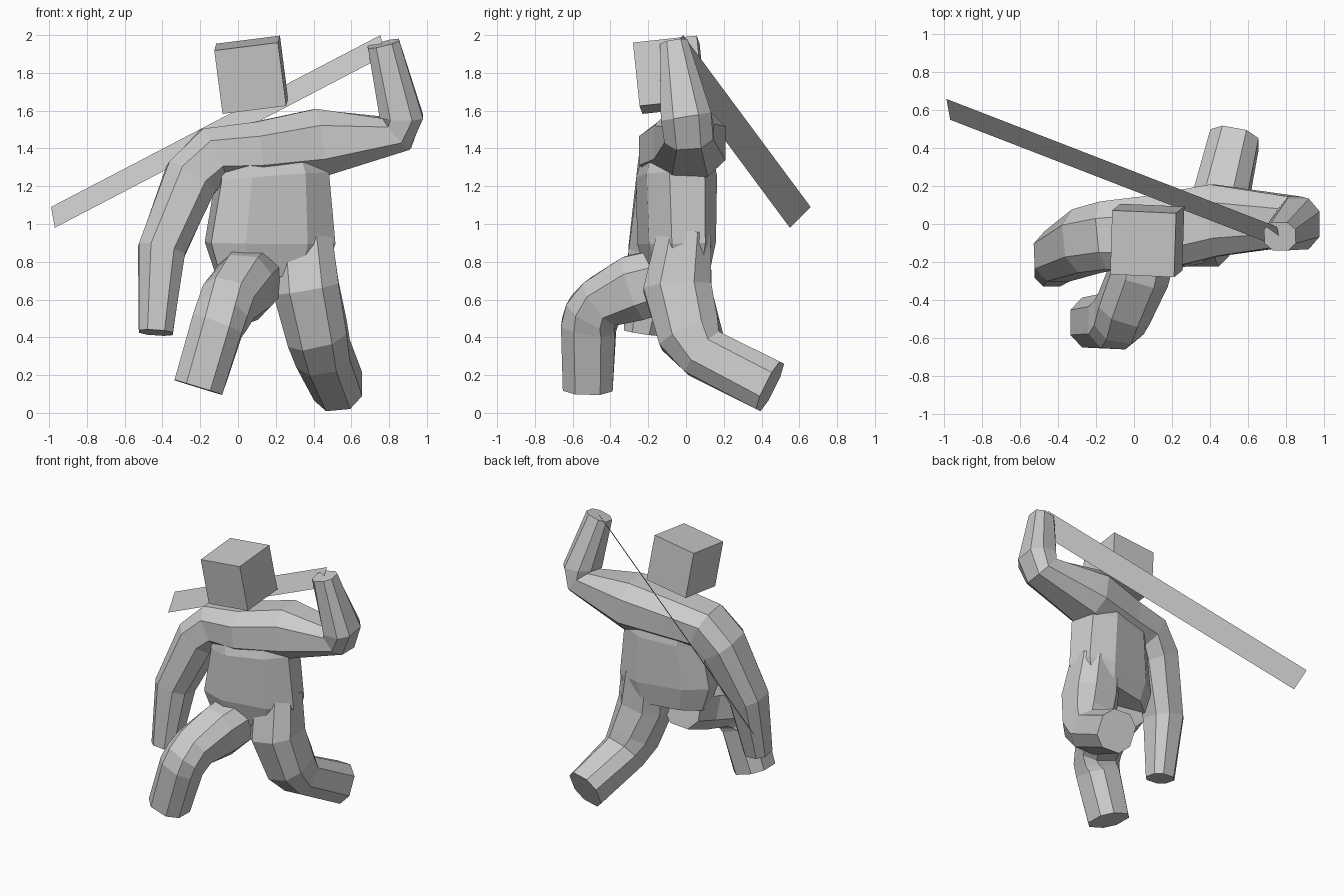
import bpy
from mathutils import Vector

if "Cube" in bpy.data.objects:
    bpy.data.objects.remove(bpy.data.objects["Cube"])

C = 0.5  # corner chamfer of the eight-sided sections
SECTION = [(1, -C), (1, C), (C, 1), (-C, 1), (-1, C), (-1, -C), (-C, -1), (C, -1)]


def make(name, verts, faces):
    mesh = bpy.data.meshes.new(name)
    mesh.from_pydata(verts, [], faces)
    mesh.update()
    ob = bpy.data.objects.new(name, mesh)
    bpy.context.collection.objects.link(ob)
    return ob


def limb(name, rings, ref):
    """Closed tube; each ring is (x, y, z, half size along ref, other half size)."""
    pts = [Vector(r[:3]) for r in rings]
    dirs = [(b - a).normalized() for a, b in zip(pts, pts[1:])]
    verts, faces, n, m = [], [], len(SECTION), len(rings)
    for i, r in enumerate(rings):
        t = (dirs[max(i - 1, 0)] + dirs[min(i, m - 2)]).normalized()
        u = Vector(ref)
        u = (u - t * u.dot(t)).normalized()
        v = t.cross(u)
        verts += [pts[i] + u * a * r[3] + v * b * r[4] for a, b in SECTION]
    for i in range(m - 1):
        for j in range(n):
            k = (j + 1) % n
            faces.append((i*n + j, i*n + k, i*n + n + k, i*n + n + j))
    faces += [tuple(reversed(range(n))), tuple(range((m - 1)*n, m*n))]
    return make(name, verts, faces)


# Torso, turned slightly about the vertical
body = limb("body", [
    (0.17, -0.04, 0.73, 0.28, 0.14),
    (0.17, -0.05, 0.90, 0.335, 0.18),
    (0.18, -0.05, 1.25, 0.29, 0.19),
    (0.14, -0.04, 1.46, 0.27, 0.14)], (0.98, 0.19, 0))

# Both arms as one sweep running through the shoulders
arms = limb("arms", [
    (-0.435, -0.24, 0.425, 0.09, 0.09),
    (-0.405, -0.17, 0.86, 0.135, 0.125),
    (-0.25, -0.09, 1.24, 0.17, 0.145),
    (-0.13, -0.06, 1.365, 0.18, 0.15),
    (0.10, -0.05, 1.385, 0.20, 0.155),
    (0.43, 0.02, 1.43, 0.19, 0.18),
    (0.84, 0.015, 1.48, 0.13, 0.11),
    (0.865, 0.00, 1.57, 0.135, 0.115),
    (0.77, -0.065, 1.955, 0.075, 0.085)], (0, 1, 0))

# Bent front leg
front_leg = limb("front_leg", [
    (0.07, -0.06, 0.72, 0.17, 0.16),
    (0.03, -0.26, 0.665, 0.155, 0.175),
    (-0.05, -0.44, 0.59, 0.145, 0.14),
    (-0.08, -0.495, 0.525, 0.14, 0.145),
    (-0.11, -0.515, 0.46, 0.138, 0.145),
    (-0.21, -0.52, 0.135, 0.132, 0.132)], (1, 0, 0))

# Trailing back leg
back_leg = limb("back_leg", [
    (0.33, -0.01, 0.95, 0.165, 0.14),
    (0.36, -0.045, 0.66, 0.175, 0.18),
    (0.42, 0.02, 0.42, 0.16, 0.17),
    (0.45, 0.095, 0.315, 0.145, 0.14),
    (0.53, 0.445, 0.14, 0.13, 0.14)], (1, 0, 0))

# Merge limbs into one skin
bpy.context.view_layer.objects.active = body
for part in (arms, front_leg, back_leg):
    mod = body.modifiers.new("merge", 'BOOLEAN')
    mod.operation, mod.solver, mod.object = 'UNION', 'EXACT', part
    bpy.ops.object.modifier_apply(modifier=mod.name)
    bpy.data.objects.remove(part)

# Tilted cube head, floating above the shoulders
centre = Vector((0.07, -0.087, 1.79))
ax = Vector((0.335, -0.015, 0.042)).normalized()
az = Vector((-0.04, -0.035, 0.335))
az = (az - ax * az.dot(ax)).normalized()
ay = az.cross(ax)
h = 0.17
make("head", [centre + h * (ax*x + ay*y + az*z)
              for z in (-1, 1) for y in (-1, 1) for x in (-1, 1)],
     [(0, 2, 3, 1), (4, 5, 7, 6), (0, 1, 5, 4), (2, 6, 7, 3), (0, 4, 6, 2), (1, 3, 7, 5)])

# Flat blade held in the raised hand
make("blade", [(-0.99, 0.66, 1.09), (-0.97, 0.55, 0.98),
               (0.775, -0.125, 1.89), (0.755, -0.015, 2.0)], [(0, 1, 2, 3)])
